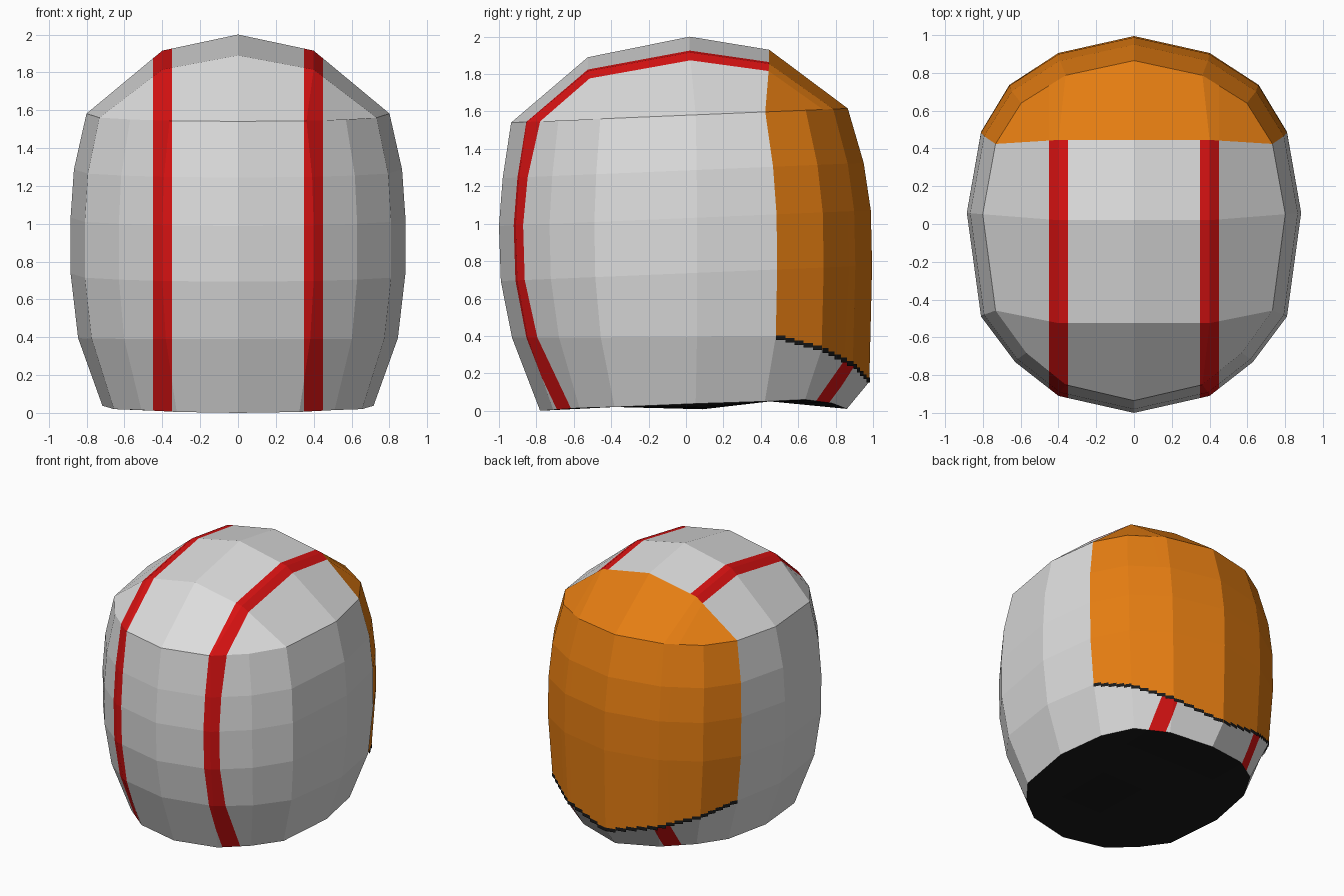
import bpy, bmesh
from mathutils import Vector

if "Cube" in bpy.data.objects:
    bpy.data.objects.remove(bpy.data.objects["Cube"])


def material(name, rgb):
    m = bpy.data.materials.new(name)
    m.diffuse_color = (*rgb, 1)
    m.use_nodes = True
    m.node_tree.nodes["Principled BSDF"].inputs["Base Color"].default_value = m.diffuse_color
    return m


GREY, ORANGE, RED, BLACK = range(4)
mats = [material("light grey", (0.72, 0.72, 0.72)),
        material("orange", (0.78, 0.205, 0.006)),
        material("red", (0.68, 0.006, 0.006)),
        material("black", (0.010, 0.010, 0.010))]

# Plan outline of a 4 x 4 grid: key is (steps from centre line, row from the front)
PLAN = {(0, 0): (0, -1), (1, 0): (.4, -.91), (2, 0): (.63, -.73),
        (2, 1): (.81, -.49), (2, 2): (.885, .06), (2, 3): (.81, .49),
        (2, 4): (.66, .74), (1, 4): (.4, .91), (0, 4): (0, 1)}
# Per ring: x scale, front scale, back scale, height at y = 0
RINGS = [(.81, .78, .86, 0), (.955, .93, .98, .395), (1, .99, .995, .735),
         (1, 1, .988, 1.03), (.98, .98, .95, 1.285), (.905, .935, .865, 1.58)]
BASE_Z = {(0, 0): 0, (1, 0): .005, (2, 0): .015, (2, 1): .02, (2, 2): .038,
          (2, 3): .05, (2, 4): .06, (1, 4): .04, (0, 4): .01}
HEM_Z = {(2, 4): .33, (1, 4): .245, (0, 4): .155}   # lowered back of ring 1


def ring_point(r, i, j):
    key = (abs(i - 2), j)
    side = 1 if i > 2 else -1
    sx, front, back, z = RINGS[r]
    x, y = PLAN[key]
    y *= front if y < 0 else back
    if r == 0:
        z = BASE_Z[key]
    elif r == 1:
        z = HEM_Z.get(key, z + .005 * y)
    else:
        z += .042 * y
    return Vector((side * x * sx, y, z))


# Walk round the edge of the grid, starting front left
loop = ([(i, 0) for i in range(4)] + [(4, j) for j in range(4)]
        + [(i, 4) for i in range(4, 0, -1)] + [(0, j) for j in range(4, 0, -1)])

bm = bmesh.new()
rings = [{k: bm.verts.new(ring_point(r, *k)) for k in loop} for r in range(6)]

# Side wall, with the back panel in orange
for r in range(5):
    for a, b in zip(loop, loop[1:] + loop[:1]):
        f = bm.faces.new((rings[r][a], rings[r][b], rings[r + 1][b], rings[r + 1][a]))
        f.material_index = ORANGE if r > 0 and a[1] >= 3 and b[1] >= 3 else GREY


# Crown and underside: 4 x 4 grids that close the end rings
def cap(ring, rows, x, top):
    grid = dict(ring)
    for j, (y, z_mid, z_side) in enumerate(rows, 1):
        for i in (1, 2, 3):
            grid[i, j] = bm.verts.new(((i - 2) * x, y, z_mid if i == 2 else z_side))
    for i in range(4):
        for j in range(4):
            vs = [grid[i, j], grid[i + 1, j], grid[i + 1, j + 1], grid[i, j + 1]]
            f = bm.faces.new(vs if top else vs[::-1])
            f.material_index = BLACK if not top else ORANGE if j == 3 else GREY


cap(rings[5], [(-.525, 1.89, 1.815), (.02, 2.0, 1.915), (.445, 1.93, 1.855)], .4, True)
cap(rings[0], [(-.38, .02, .02), (.09, .008, .015), (.45, .05, .05)], .32, False)

# Two red stripes, cut into the grey faces
for x in (-.45, -.35, .35, .45):
    bmesh.ops.bisect_plane(bm, geom=bm.verts[:] + bm.edges[:] + bm.faces[:],
                           plane_co=(x, 0, 0), plane_no=(1, 0, 0))
for f in bm.faces:
    if f.material_index == GREY and .35 < abs(f.calc_center_median().x) < .45:
        f.material_index = RED


def add_object(name, bm):
    me = bpy.data.meshes.new(name)
    bm.to_mesh(me)
    bm.free()
    for m in mats:
        me.materials.append(m)
    bpy.context.collection.objects.link(bpy.data.objects.new(name, me))


add_object("shell", bm)

# Thin stepped black trim under the orange panel
bm = bmesh.new()
hem = [ring_point(1, *k) for k in loop if k[1] >= 3]
STEPS = 5
for a, b in zip(hem, hem[1:]):
    out = Vector((b.y - a.y, a.x - b.x, 0)).normalized() * .004
    for s in range(STEPS):
        p, q = a.lerp(b, s / STEPS) + out, a.lerp(b, (s + 1) / STEPS) + out
        z = (p.z + q.z) / 2
        f = bm.faces.new([bm.verts.new((v.x, v.y, z + d)) for v, d in
                          ((p, -.013), (q, -.013), (q, .013), (p, .013))])
        f.material_index = BLACK
add_object("panel_trim", bm)
